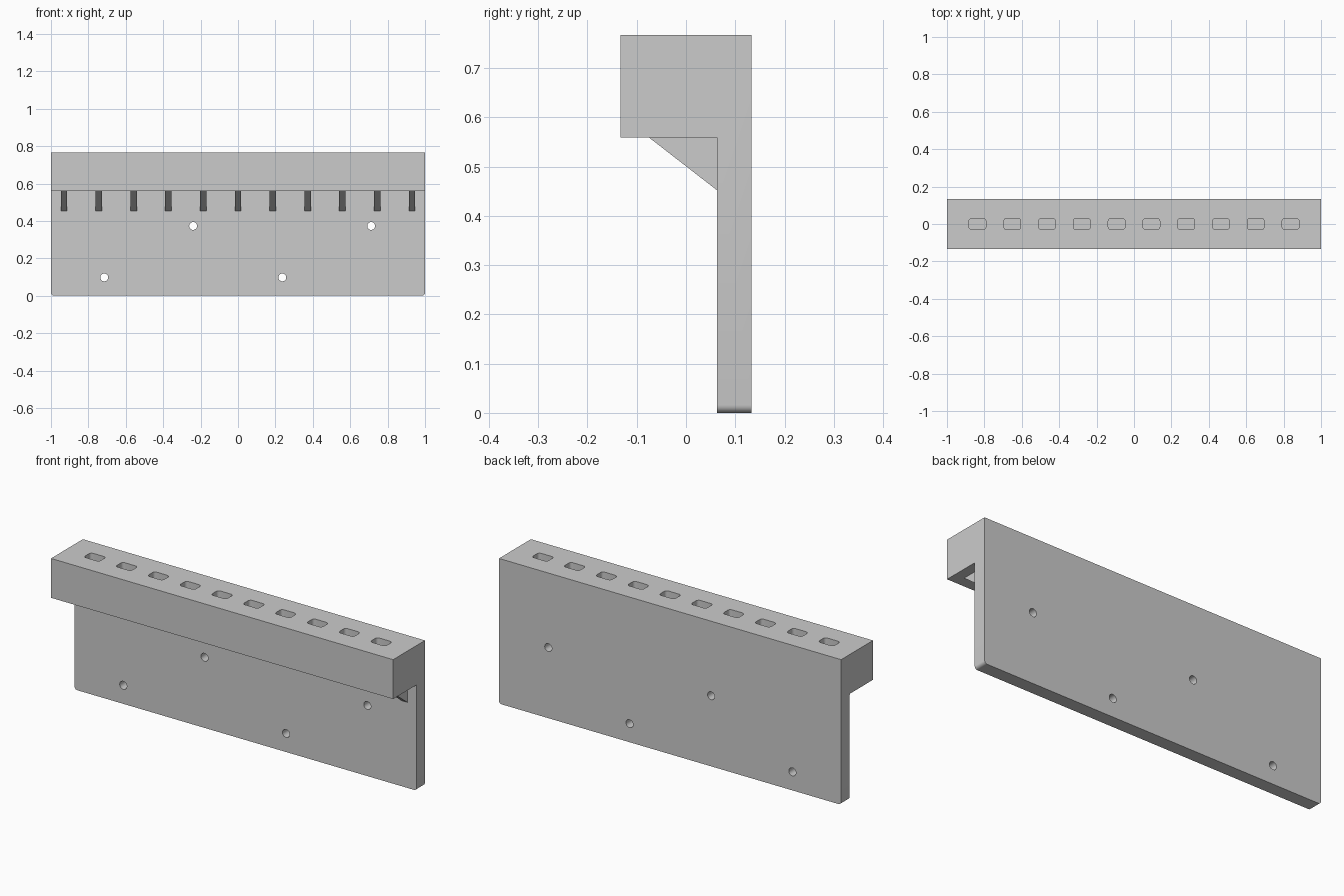
import bpy, bmesh, math
from mathutils import Vector

if "Cube" in bpy.data.objects:
    bpy.data.objects.remove(bpy.data.objects["Cube"])


def prism(name, pts, depth):
    """Extrude a closed outline of 3D points along a depth vector."""
    bm = bmesh.new()
    face = bm.faces.new([bm.verts.new(p) for p in pts])
    ext = bmesh.ops.extrude_face_region(bm, geom=[face])
    moved = [g for g in ext["geom"] if isinstance(g, bmesh.types.BMVert)]
    bmesh.ops.translate(bm, verts=moved, vec=Vector(depth))
    # extrude_face_region keeps the start face, closing the solid
    bmesh.ops.recalc_face_normals(bm, faces=bm.faces)
    mesh = bpy.data.meshes.new(name)
    bm.to_mesh(mesh)
    bm.free()
    obj = bpy.data.objects.new(name, mesh)
    bpy.context.collection.objects.link(obj)
    return obj


def rounded_rect(cx, cy, w, h, r, steps=5):
    pts = []
    for i, (sx, sy) in enumerate([(1, 1), (-1, 1), (-1, -1), (1, -1)]):
        for k in range(steps + 1):
            a = math.pi / 2 * (i + k / steps)
            pts.append((cx + sx * (w / 2 - r) + r * math.cos(a),
                        cy + sy * (h / 2 - r) + r * math.sin(a)))
    return pts


def combine(target, tool, op):
    mod = target.modifiers.new(op, 'BOOLEAN')
    mod.operation = op
    mod.solver = 'EXACT'
    mod.object = tool
    bpy.context.view_layer.objects.active = target
    bpy.ops.object.modifier_apply(modifier=mod.name)
    bpy.data.objects.remove(tool, do_unlink=True)


BACK, FRONT, PLATE_FRONT = 0.133, -0.133, 0.063
TOP, LEDGE, RIB_LOW = 0.767, 0.559, 0.452
PITCH = 0.186

# back plate and slotted head as one L-shaped section
section = [(BACK, 0), (BACK, TOP), (FRONT, TOP), (FRONT, LEDGE),
           (PLATE_FRONT, LEDGE), (PLATE_FRONT, 0)]
body = prism("tool_rack", [(-1, y, z) for y, z in section], (2, 0, 0))

# rounded lower corners of the plate
bm = bmesh.new()
bm.from_mesh(body.data)
corners = [e for e in bm.edges
           if all(v.co.z < 0.001 for v in e.verts)
           and abs(e.verts[0].co.x - e.verts[1].co.x) < 0.001]
bmesh.ops.bevel(bm, geom=corners, offset=0.016, segments=5, profile=0.5,
                affect='EDGES')
bm.to_mesh(body.data)
bm.free()

# support ribs under the head
for i in range(-5, 6):
    x = max(-1 + 0.017, min(1 - 0.017, i * PITCH))
    rib = [(PLATE_FRONT, RIB_LOW), (-0.075, LEDGE), (-0.075, LEDGE + 0.02),
           (PLATE_FRONT + 0.02, LEDGE + 0.02), (PLATE_FRONT + 0.02, RIB_LOW)]
    combine(body, prism("rib", [(x - 0.017, y, z) for y, z in rib],
                        (0.034, 0, 0)), 'UNION')

# blind slots in the top
for i in range(10):
    outline = rounded_rect((i - 4.5) * PITCH, 0, 0.09, 0.06, 0.015)
    cutter = prism("slot", [(x, y, TOP - 0.16) for x, y in outline], (0, 0, 0.3))
    combine(body, cutter, 'DIFFERENCE')

# screw holes through the plate
for cx, cz in [(-0.24, 0.373), (0.712, 0.373), (-0.715, 0.098), (0.237, 0.098)]:
    ring = [(cx + 0.021 * math.cos(math.tau * k / 24), -0.01 + PLATE_FRONT,
             cz + 0.021 * math.sin(math.tau * k / 24)) for k in range(24)]
    combine(body, prism("screw_hole", ring, (0, 0.2, 0)), 'DIFFERENCE')

# smooth only the rounded walls
bpy.ops.object.select_all(action='DESELECT')
body.select_set(True)
bpy.context.view_layer.objects.active = body
bpy.ops.object.shade_smooth_by_angle(angle=math.radians(30))
